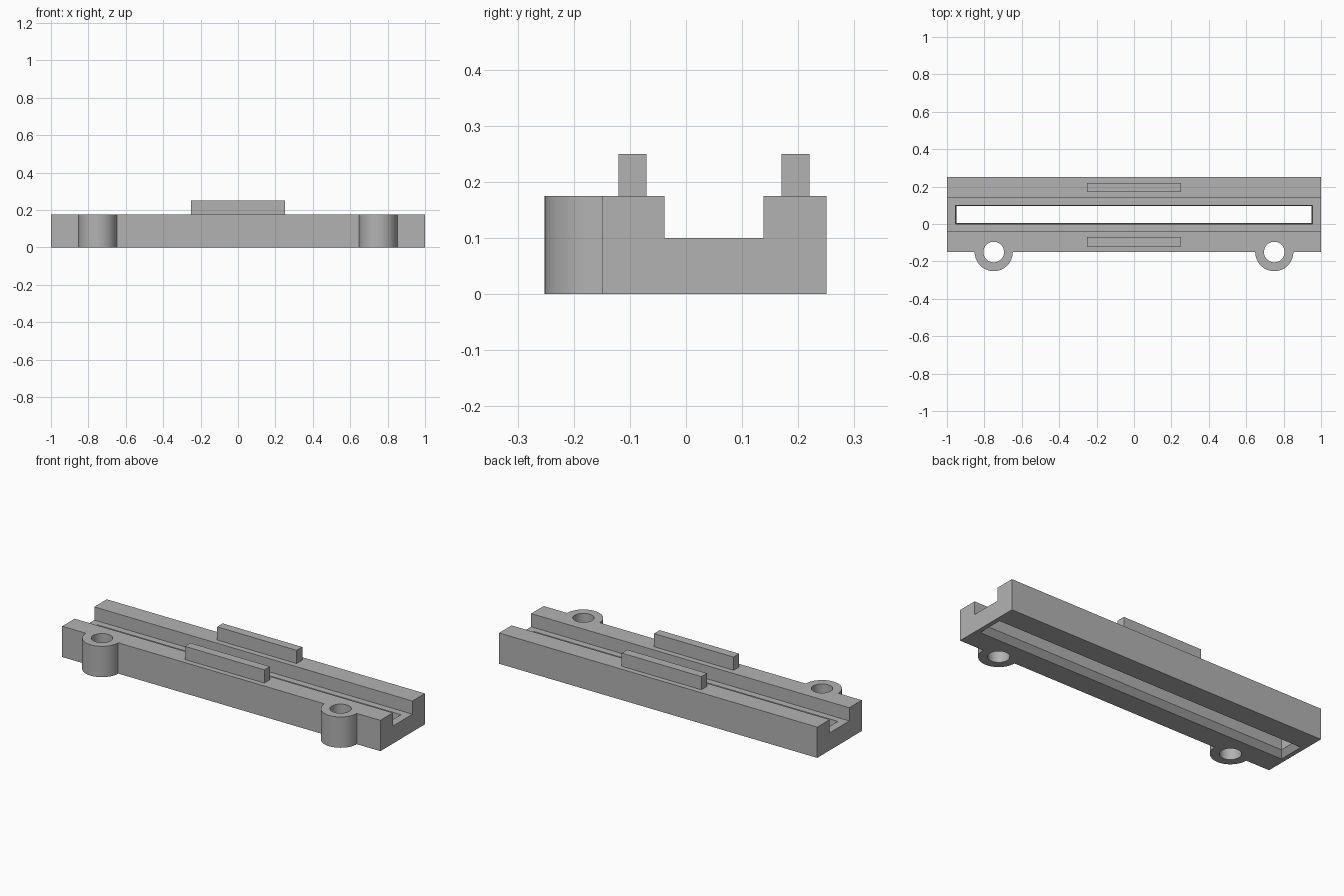
import bpy, bmesh, math

cube = bpy.data.objects.get("Cube")
if cube:
    bpy.data.objects.remove(cube, do_unlink=True)

grey = bpy.data.materials.new("plain grey")
grey.use_nodes = True
COLOUR = (0.45, 0.45, 0.45, 1)
grey.diffuse_color = COLOUR
grey.node_tree.nodes["Principled BSDF"].inputs["Base Color"].default_value = COLOUR

MID_Y = 0.05      # centre line of the rail
TOP = 0.175       # height of the rail sides
FLOOR = 0.1       # height of the channel floor
EDGE = -0.15      # front face of the rail


def finish(name, bm):
    bmesh.ops.recalc_face_normals(bm, faces=bm.faces)
    mesh = bpy.data.meshes.new(name)
    bm.to_mesh(mesh)
    bm.free()
    mesh.materials.append(grey)
    obj = bpy.data.objects.new(name, mesh)
    bpy.context.collection.objects.link(obj)
    return obj


def cylinder(name, x, y, radius, z0, z1):
    bm = bmesh.new()
    bmesh.ops.create_cone(bm, cap_ends=True, segments=64, radius1=radius,
                          radius2=radius, depth=z1 - z0)
    bmesh.ops.translate(bm, verts=bm.verts, vec=(x, y, (z0 + z1) / 2))
    return finish(name, bm)


def box(name, x, y, z0, z1, width, depth):
    bm = bmesh.new()
    bmesh.ops.create_cube(bm, size=1)
    bmesh.ops.scale(bm, verts=bm.verts, vec=(width, depth, z1 - z0))
    bmesh.ops.translate(bm, verts=bm.verts, vec=(x, y, (z0 + z1) / 2))
    return finish(name, bm)


def loft_rectangles(name, levels):
    """Stack rectangles given as (half length, half width, height)."""
    bm = bmesh.new()
    rings = [[bm.verts.new((sx * hx, MID_Y + sy * hy, z))
              for sx, sy in ((-1, -1), (1, -1), (1, 1), (-1, 1))]
             for hx, hy, z in levels]
    for a, b in zip(rings, rings[1:]):
        for i in range(4):
            j = (i + 1) % 4
            bm.faces.new((a[i], a[j], b[j], b[i]))
    bm.faces.new(rings[0])
    bm.faces.new(rings[-1])
    return finish(name, bm)


def combine(target, tool, operation):
    mod = target.modifiers.new(operation.lower(), "BOOLEAN")
    mod.operation = operation
    mod.solver = "EXACT"
    mod.object = tool
    bpy.context.view_layer.objects.active = target
    bpy.ops.object.modifier_apply(modifier=mod.name)
    bpy.data.objects.remove(tool, do_unlink=True)


# Rail: U-shaped profile extruded along x
half = [(0.2, 0), (0.2, TOP), (0.088, TOP), (0.088, FLOOR)]
outline = half + [(-y, z) for y, z in reversed(half)]
bm = bmesh.new()
face = bm.faces.new([bm.verts.new((-1, MID_Y + y, z)) for y, z in outline])
ext = bmesh.ops.extrude_face_region(bm, geom=[face])
bmesh.ops.translate(bm, vec=(2, 0, 0),
                    verts=[v for v in ext["geom"] if isinstance(v, bmesh.types.BMVert)])
rail = finish("rail", bm)

# Long slot through the floor, flared at the underside
slot = loft_rectangles("slot_cutter", [
    (0.98, 0.08, -0.005), (0.975, 0.075, 0), (0.95, 0.045, 0.03),
    (0.955, 0.05, FLOOR), (0.955, 0.05, FLOOR + 0.02)])
combine(rail, slot, "DIFFERENCE")

# Screw bosses on the front face, each with a through hole
for x in (-0.75, 0.75):
    combine(rail, cylinder("boss", x, EDGE, 0.102, 0, TOP), "UNION")
    combine(rail, cylinder("hole_cutter", x, EDGE, 0.055, -0.1, 0.4), "DIFFERENCE")

# Upright tabs on both sides of the channel
tabs = [box(name, 0, MID_Y + s * 0.145, TOP, 0.25, 0.5, 0.05)
        for name, s in (("front_tab", -1), ("back_tab", 1))]

# Round walls smooth, all other edges sharp
bpy.ops.object.select_all(action="DESELECT")
rail.select_set(True)
bpy.context.view_layer.objects.active = rail
bpy.ops.object.shade_smooth_by_angle(angle=math.radians(25))
